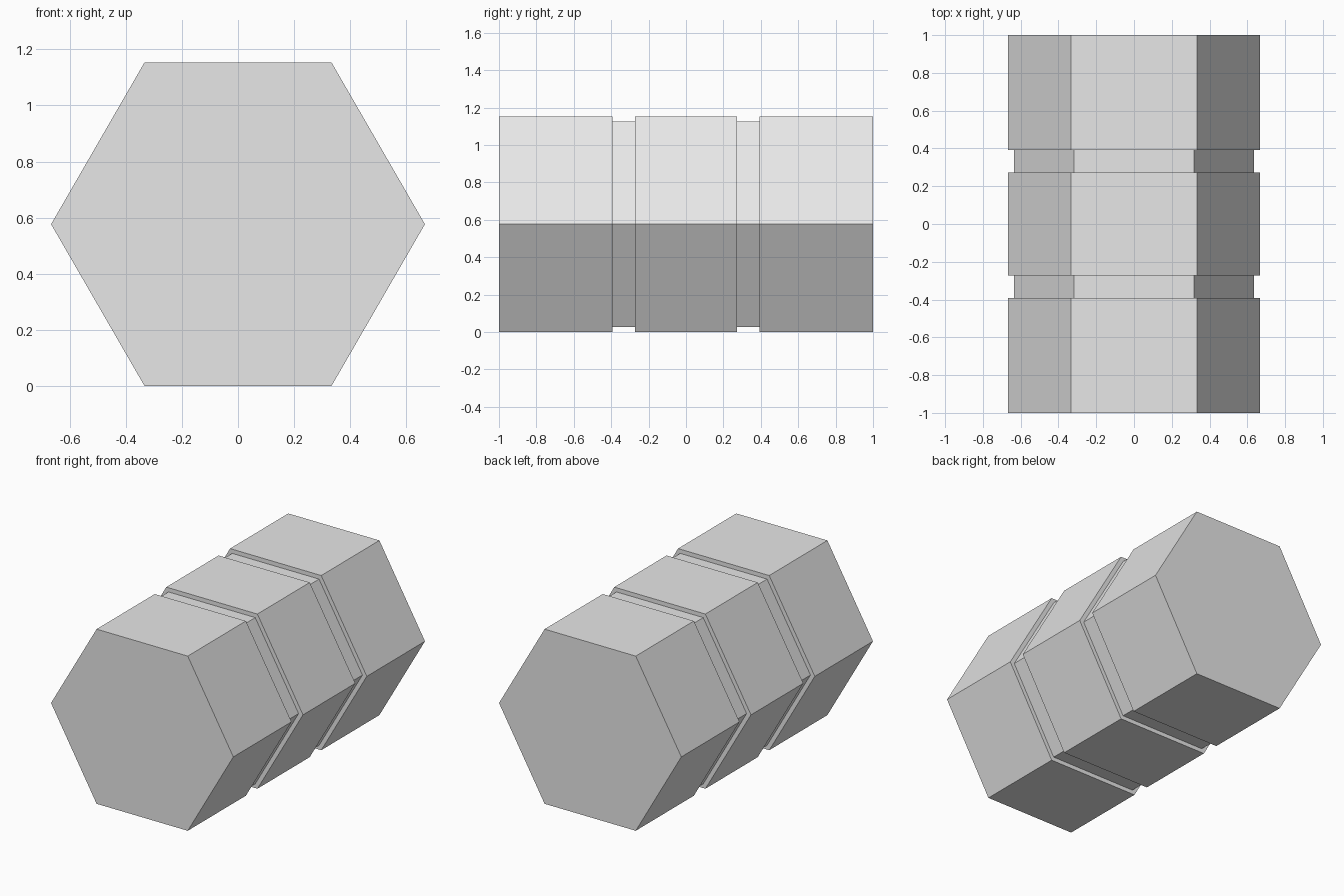
import bpy
import bmesh
from math import cos, sin, pi, sqrt

cube = bpy.data.objects.get("Cube")
if cube:
    bpy.data.objects.remove(cube, do_unlink=True)

SIDES = 6
OUTER, INNER = 0.666, 0.634
CENTRE_Z = OUTER * sqrt(3) / 2

# Single plain material
COLOUR = (0.8, 0.8, 0.8, 1.0)
grey = bpy.data.materials.new("light_grey")
grey.use_nodes = True
grey.diffuse_color = COLOUR
grey.node_tree.nodes["Principled BSDF"].inputs["Base Color"].default_value = COLOUR

# Half profile along the bar as (y, radius), mirrored to the other end
half = [(-1.0, OUTER), (-0.393, OUTER), (-0.393, INNER), (-0.273, INNER), (-0.273, OUTER)]
profile = half + [(-y, r) for y, r in reversed(half)]

# Hexagonal bar with two shallow grooves
bm = bmesh.new()
rings = [[bm.verts.new((r * cos(2 * pi * i / SIDES), y,
                        CENTRE_Z + r * sin(2 * pi * i / SIDES)))
          for i in range(SIDES)] for y, r in profile]
for a, b in zip(rings, rings[1:]):
    for i in range(SIDES):
        j = (i + 1) % SIDES
        bm.faces.new((a[i], a[j], b[j], b[i]))

# End caps
bm.faces.new(rings[0])
bm.faces.new(rings[-1])
bmesh.ops.recalc_face_normals(bm, faces=bm.faces)

mesh = bpy.data.meshes.new("grooved_hex_bar")
bm.to_mesh(mesh)
bm.free()
mesh.materials.append(grey)
bpy.context.collection.objects.link(bpy.data.objects.new("grooved_hex_bar", mesh))
